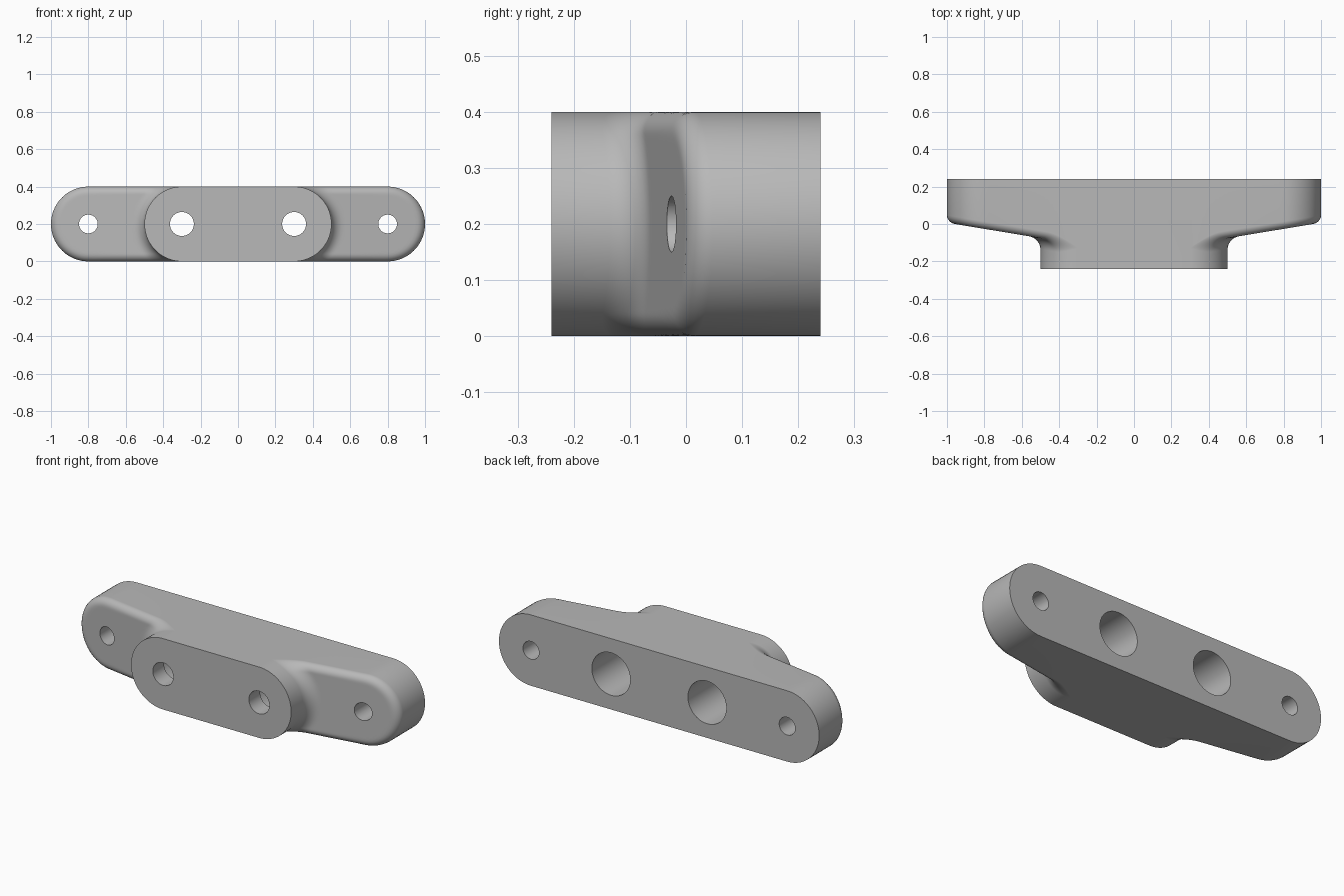
import bpy, bmesh, math
from mathutils import Matrix

if "Cube" in bpy.data.objects:
    bpy.data.objects.remove(bpy.data.objects["Cube"])

RAD, BOSS_X, END_X = 0.2, 0.3, 0.8      # rounded-end radius and arc centres
FRONT, BACK = -0.24, 0.24
ROUND, FILLET = 0.04, 0.06
ROWS, COLS = 72, 28

grey = bpy.data.materials.new("grey")
grey.use_nodes = True
colour = (0.48, 0.48, 0.48, 1)
grey.diffuse_color = colour
grey.node_tree.nodes["Principled BSDF"].inputs["Base Color"].default_value = colour


def inner(t):
    """Point on the boss end arc, top to bottom."""
    a = math.pi * (0.5 - t)
    return BOSS_X + RAD * math.cos(a), RAD + RAD * math.sin(a)


def outer(t):
    """Point on the body outline, top to bottom, by length."""
    straight, arc = END_X - BOSS_X, math.pi * RAD
    s = t * (2 * straight + arc)
    if s <= straight:
        return BOSS_X + s, 2 * RAD
    if s >= straight + arc:
        return END_X - (s - straight - arc), 0
    a = math.pi / 2 - (s - straight) / RAD
    return END_X + RAD * math.cos(a), RAD + RAD * math.sin(a)


def reach(x, z, centre):
    """Distance from the spine of a rounded bar."""
    return math.hypot(max(x - centre, 0), z - RAD)


def curve(d, r):
    """Quarter-round rise at distance d from an edge."""
    k = min(max(r - d, 0), r)
    return r - math.sqrt(r * r - k * k)


def shoulder(x, z):
    """Sloping front, rounded at the rim and filleted at the boss."""
    slope = -0.026 - 0.165 * (END_X - x)
    return (slope + curve(RAD - reach(x, z, END_X), ROUND)
            - curve(reach(x, z, BOSS_X) - RAD, FILLET))


# Right half of the body, mirrored afterwards
bm = bmesh.new()
front, back, grid = [], [], []
for i in range(ROWS + 1):
    t = i / ROWS
    (xi, zi), (xo, zo) = inner(t), outer(t)
    row = []
    for j in range(COLS + 1):
        u = 0.5 - 0.5 * math.cos(math.pi * j / COLS)
        x, z = xi + (xo - xi) * u, zi + (zo - zi) * u
        row.append(bm.verts.new((x, shoulder(x, z), z)))
    front.append(bm.verts.new((xi, FRONT, zi)))
    back.append(bm.verts.new((xo, BACK, zo)))
    grid.append([front[-1]] + row + [back[-1]])
for a, b in zip(grid, grid[1:]):
    for j in range(len(a) - 1):
        bm.faces.new((a[j], a[j + 1], b[j + 1], b[j]))

# Flat front, back, top and bottom
mid = {(y, z): bm.verts.new((0, y, z)) for y in (FRONT, BACK) for z in (0, 2 * RAD)}
for y, rim in ((FRONT, front), (BACK, back)):
    bm.faces.new([mid[y, 2 * RAD]] + rim + [mid[y, 0]])
for z, i in ((2 * RAD, 0), (0, ROWS)):
    bm.faces.new((mid[FRONT, z], front[i], grid[i][1], back[i], mid[BACK, z]))
bmesh.ops.remove_doubles(bm, verts=bm.verts, dist=0.00005)
bmesh.ops.dissolve_degenerate(bm, edges=bm.edges, dist=0.00005)

# Mirror to the other side and weld the middle
geom = bm.verts[:] + bm.edges[:] + bm.faces[:]
copy = bmesh.ops.duplicate(bm, geom=geom)["geom"]
verts = [g for g in copy if isinstance(g, bmesh.types.BMVert)]
bmesh.ops.scale(bm, vec=(-1, 1, 1), verts=verts)
bmesh.ops.remove_doubles(bm, verts=bm.verts, dist=0.00005)
bmesh.ops.recalc_face_normals(bm, faces=bm.faces)
mesh = bpy.data.meshes.new("bracket_body")
bm.to_mesh(mesh)
bm.free()
mesh.materials.append(grey)
body = bpy.data.objects.new("bracket_body", mesh)
bpy.context.collection.objects.link(body)
bpy.context.view_layer.objects.active = body
body.select_set(True)


def drill(x, radius, y0, y1):
    """Cut a round hole along y."""
    cut = bmesh.new()
    place = Matrix.Translation((x, (y0 + y1) / 2, RAD)) @ Matrix.Rotation(math.pi / 2, 4, "X")
    bmesh.ops.create_cone(cut, cap_ends=True, segments=64, radius1=radius,
                          radius2=radius, depth=y1 - y0, matrix=place)
    data = bpy.data.meshes.new("hole_cutter")
    cut.to_mesh(data)
    cut.free()
    data.materials.append(grey)
    cutter = bpy.data.objects.new("hole_cutter", data)
    cutter.hide_render = True
    bpy.context.collection.objects.link(cutter)
    mod = body.modifiers.new("hole", "BOOLEAN")
    mod.operation, mod.solver, mod.object = "DIFFERENCE", "EXACT", cutter
    bpy.ops.object.modifier_apply(modifier=mod.name)
    bpy.data.objects.remove(cutter)


# End holes, boss holes and the wide bores behind them
for side in (-1, 1):
    drill(side * END_X, 0.05, -0.5, 0.5)
    drill(side * BOSS_X, 0.12, -0.14, 0.5)
    drill(side * BOSS_X, 0.064, -0.5, 0)

bpy.ops.object.shade_smooth_by_angle(angle=math.radians(35))
